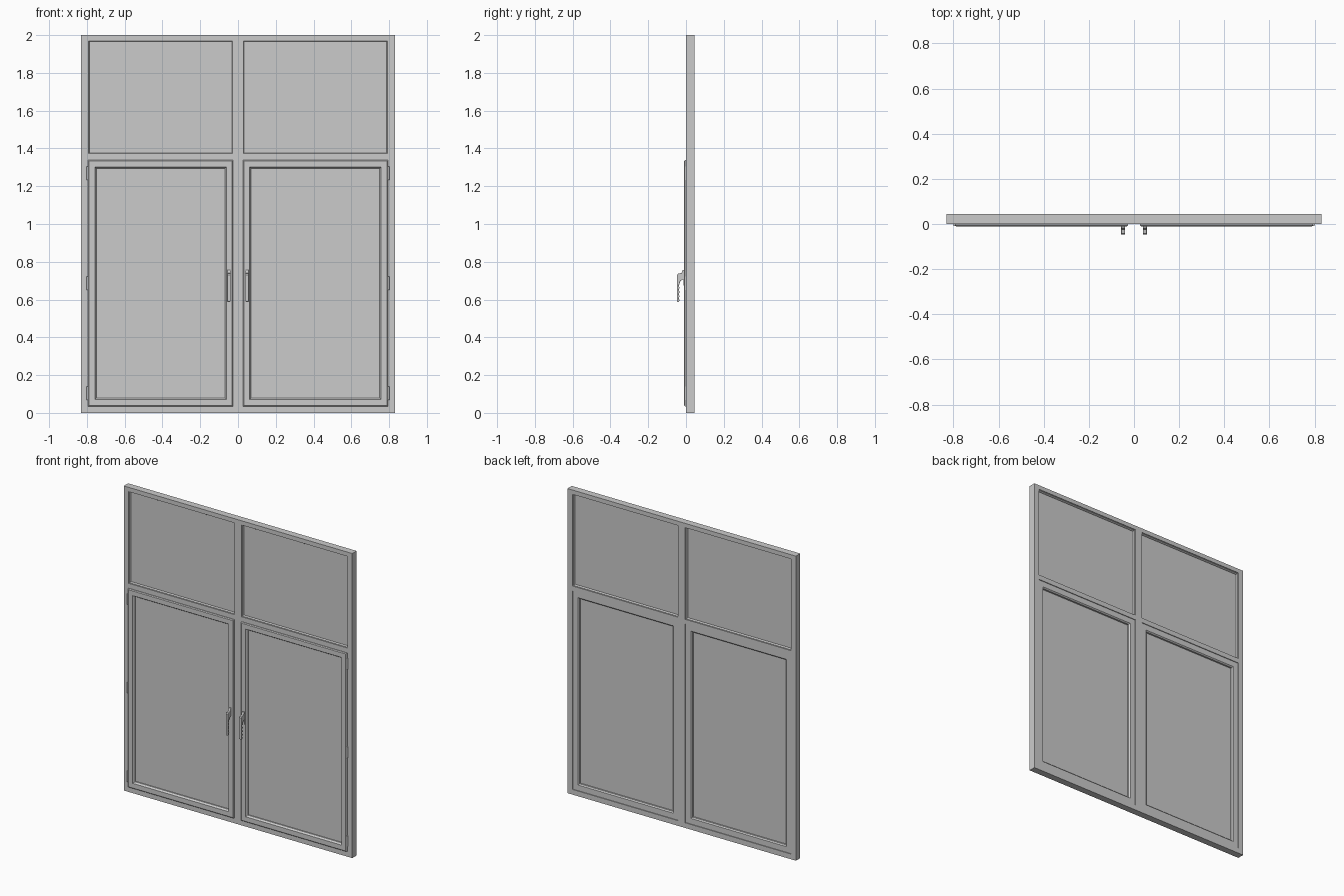
import bpy, bmesh, math

if "Cube" in bpy.data.objects:
    bpy.data.objects.remove(bpy.data.objects["Cube"])

def finish(name, bm):
    bmesh.ops.recalc_face_normals(bm, faces=bm.faces)
    me = bpy.data.meshes.new(name)
    bm.to_mesh(me)
    bm.free()
    ob = bpy.data.objects.new(name, me)
    bpy.context.collection.objects.link(ob)
    return ob

def box(name, x0, x1, y0, y1, z0, z1):
    bm = bmesh.new()
    bmesh.ops.create_cube(bm, size=1)
    for v in bm.verts:
        v.co = ((x0 + x1) / 2 + v.co.x * (x1 - x0),
                (y0 + y1) / 2 + v.co.y * (y1 - y0),
                (z0 + z1) / 2 + v.co.z * (z1 - z0))
    return finish(name, bm)

def ring(name, x0, x1, z0, z1, section):
    """Mitred rectangular frame from a closed (inset, y) cross-section."""
    bm = bmesh.new()
    loops = [[bm.verts.new(p) for p in ((x0 + d, y, z0 + d), (x1 - d, y, z0 + d),
                                        (x1 - d, y, z1 - d), (x0 + d, y, z1 - d))]
             for d, y in section]
    for a, b in zip(loops, loops[1:] + loops[:1]):
        for i in range(4):
            j = (i + 1) % 4
            bm.faces.new((a[i], a[j], b[j], b[i]))
    return finish(name, bm)

def extrude_yz(name, pts, x0, x1, bevel):
    """Side profile extruded along x."""
    bm = bmesh.new()
    f = bm.faces.new([bm.verts.new((x0, y, z)) for y, z in pts])
    r = bmesh.ops.extrude_face_region(bm, geom=[f])
    for v in r["geom"]:
        if isinstance(v, bmesh.types.BMVert):
            v.co.x = x1
    ob = finish(name, bm)
    m = ob.modifiers.new("edge_round", "BEVEL")
    m.width, m.segments, m.limit_method = bevel, 2, 'ANGLE'
    m.angle_limit = math.radians(60)
    return ob

W, H, D = 0.83, 2.0, 0.045          # half width, height, frame depth
XO, XI = 0.794, 0.026               # opening outer and inner x
ZB, ZT0, ZT1, ZH = 0.034, 1.338, 1.37, 1.972

# Fixed frame: outer surround, mullion, transoms
ob = box("frame_sill", -W, W, 0, D, 0, ZB)
box("frame_head", -W, W, 0, D, ZH, H)
box("mullion", -XI, XI, 0, D, ZB, ZH)

# Handle side profile with finger grips on the inner edge
profile = [(-0.018, 0.757), (-0.024, 0.74), (-0.042, 0.737), (-0.047, 0.73), (-0.047, 0.588),
           (-0.039, 0.588)]
for i in range(17):
    t = i / 16
    profile.append((-0.036 + 0.002 * math.cos(t * 8 * math.pi), 0.595 + 0.09 * t))
profile += [(-0.030, 0.698), (-0.018, 0.705), (-0.009, 0.705), (-0.009, 0.757)]

for s, side in ((-1, "left"), (1, "right")):
    def span(a, b):
        return sorted((s * a, s * b))
    box(side + "_jamb", *span(XO, W), 0, D, ZB, ZH)
    box(side + "_transom", *span(XI, XO), 0, D, ZT0, ZT1)

    # Upper fixed light
    ring(side + "_upper_bead", *span(XI, XO), ZT1, ZH,
         [(0, 0.005), (0.003, 0.005), (0.007, 0.012), (0.007, 0.033), (0.003, 0.04), (0, 0.04)])
    box(side + "_upper_glass", *span(XI + 0.005, XO - 0.005), 0.016, 0.028, ZT1 + 0.005, ZH - 0.005)

    # Opening sash, standing slightly proud of the frame
    ring(side + "_sash", *span(XI, XO), ZB, ZT0,
         [(0, 0.04), (0, -0.005), (0.005, -0.01), (0.036, -0.01), (0.039, -0.004),
          (0.044, 0.002), (0.044, 0.033), (0.037, 0.04)])
    box(side + "_sash_glass", *span(XI + 0.04, XO - 0.04), 0.01, 0.022, ZB + 0.04, ZT0 - 0.04)

    # Hinges
    for k, z in enumerate((0.105, 0.687, 1.268)):
        bm = bmesh.new()
        bmesh.ops.create_cone(bm, cap_ends=True, segments=12, radius1=0.006, radius2=0.006, depth=0.072)
        for v in bm.verts:
            v.co.x += s * 0.795
            v.co.y -= 0.004
            v.co.z += z
        finish(f"{side}_hinge_{k + 1}", bm)

    # Handle with base plate
    extrude_yz(side + "_handle", profile, *span(0.04, 0.057), 0.002)
    box(side + "_handle_plate", *span(0.039, 0.058), -0.014, -0.008, 0.675, 0.757)
